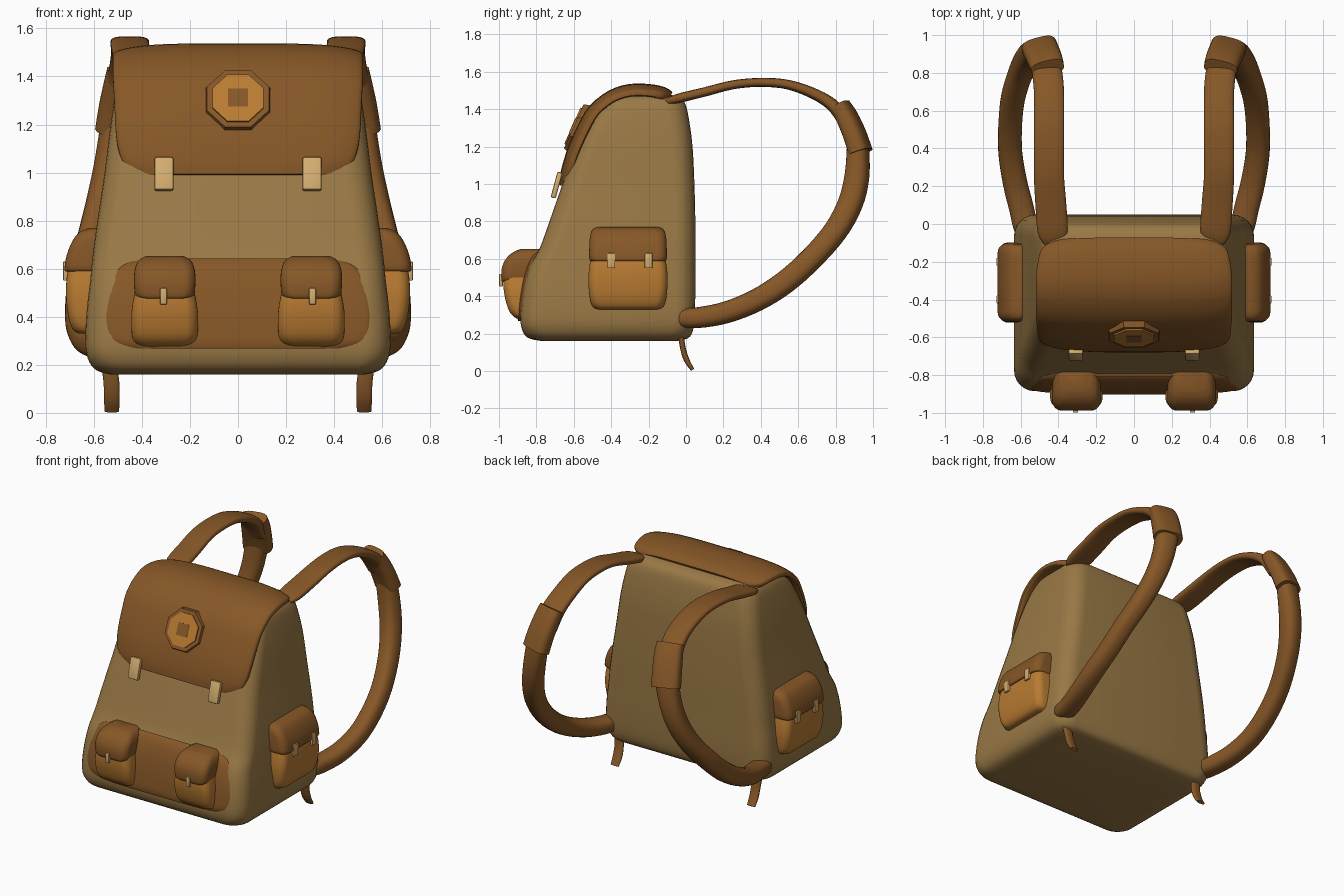
import bpy
import bmesh
from math import sin, cos, pi, radians
from mathutils import Vector, Matrix

cube = bpy.data.objects.get("Cube")
if cube:
    bpy.data.objects.remove(cube, do_unlink=True)


def material(name, rgb):
    mat = bpy.data.materials.new(name)
    mat.use_nodes = True
    mat.diffuse_color = (*rgb, 1)
    bsdf = next(n for n in mat.node_tree.nodes if n.type == 'BSDF_PRINCIPLED')
    bsdf.inputs["Base Color"].default_value = (*rgb, 1)
    return mat


CANVAS = material("tan canvas", (0.32, 0.19, 0.06))
LEATHER = material("brown leather", (0.24, 0.095, 0.02))
POCKET = material("orange leather", (0.49, 0.2, 0.032))
BUCKLE = material("pale buckle", (0.66, 0.42, 0.16))


def finish(name, bm, mat, angle=45):
    bmesh.ops.recalc_face_normals(bm, faces=bm.faces)
    mesh = bpy.data.meshes.new(name)
    bm.to_mesh(mesh)
    bm.free()
    mesh.materials.append(mat)
    obj = bpy.data.objects.new(name, mesh)
    bpy.context.scene.collection.objects.link(obj)
    bpy.ops.object.select_all(action='DESELECT')
    obj.select_set(True)
    bpy.context.view_layer.objects.active = obj
    bpy.ops.object.shade_smooth_by_angle(angle=radians(angle))
    return obj


def loft(name, rings, mat):
    """Skin a list of equal rings and cap both ends."""
    bm = bmesh.new()
    loops = [[bm.verts.new(p) for p in ring] for ring in rings]
    n = len(loops[0])
    for a, b in zip(loops, loops[1:]):
        for i in range(n):
            j = (i + 1) % n
            bm.faces.new((a[i], a[j], b[j], b[i]))
    bm.faces.new(loops[0])
    bm.faces.new(loops[-1])
    return finish(name, bm, mat)


def smooth_path(stations, steps):
    """Catmull-Rom interpolation of stations of any length."""
    pts = [stations[0], *stations, stations[-1]]
    out = []
    for a, b, c, d in zip(pts, pts[1:], pts[2:], pts[3:]):
        for k in range(steps):
            t = k / steps
            out.append([0.5 * (2*q + (r - p)*t + (2*p - 5*q + 4*r - s)*t*t
                               + (3*q - p - 3*r + s)*t**3)
                        for p, q, r, s in zip(a, b, c, d)])
    return out + [list(stations[-1])]


def sweep(name, stations, mat, power=2.5, bend=0.0, steps=4, segs=24, side=1, ref=(1, 0, 0)):
    """Sweep a superellipse; stations are x, y, z, half width, half thickness."""
    path = smooth_path(stations, steps)
    rings = []
    for i, (x, y, z, w, t) in enumerate(path):
        before, after = path[max(i - 1, 0)], path[min(i + 1, len(path) - 1)]
        tangent = (Vector(after[:3]) - Vector(before[:3])).normalized()
        across = Vector(ref)
        across = (across - tangent * across.dot(tangent)).normalized()
        normal = tangent.cross(across)
        ring = []
        for k in range(segs):
            a = 2 * pi * (k + 0.5) / segs
            u = abs(cos(a)) ** (2 / power) * (1 if cos(a) > 0 else -1)
            v = abs(sin(a)) ** (2 / power) * (1 if sin(a) > 0 else -1)
            p = Vector((x, y, z)) + across * u * w + normal * (v * t - bend * u**4)
            ring.append((p.x * side, p.y, p.z))
        rings.append(ring)
    return loft(name, rings, mat)


def rounded_rect(x0, x1, y0, y1, r, k=6):
    r = min(r, (x1 - x0) * 0.49, (y1 - y0) * 0.49)
    corners = ((x1 - r, y1 - r), (x0 + r, y1 - r), (x0 + r, y0 + r), (x1 - r, y0 + r))
    return [(cx + r * cos(pi / 2 * (q + i / k)), cy + r * sin(pi / 2 * (q + i / k)))
            for q, (cx, cy) in enumerate(corners) for i in range(k + 1)]


def box(name, size, matrix, mat, bevel=0.008):
    bm = bmesh.new()
    bmesh.ops.create_cube(bm, size=1)
    bmesh.ops.scale(bm, vec=size, verts=bm.verts)
    if bevel:
        bmesh.ops.bevel(bm, geom=bm.edges[:], offset=bevel, segments=2, profile=0.5, affect='EDGES')
    bmesh.ops.transform(bm, matrix=matrix, verts=bm.verts)
    return finish(name, bm, mat, 30)


# Canvas body: height, front, back, half width
body = [(0.16, -0.77, -0.05, 0.53), (0.175, -0.84, 0.01, 0.585), (0.21, -0.872, 0.035, 0.618),
        (0.28, -0.885, 0.046, 0.635), (0.42, -0.87, 0.05, 0.63), (0.55, -0.84, 0.05, 0.615),
        (0.65, -0.785, 0.05, 0.605), (0.8, -0.73, 0.05, 0.585), (1.0, -0.66, 0.045, 0.555),
        (1.2, -0.585, 0.035, 0.53), (1.35, -0.515, 0.015, 0.505), (1.43, -0.45, -0.005, 0.485),
        (1.465, -0.4, -0.04, 0.455), (1.48, -0.33, -0.1, 0.4)]
loft("canvas_body", [[(x, y, s[0]) for x, y in rounded_rect(-s[3], s[3], s[1], s[2], 0.11)]
                     for s in smooth_path(body, 3)], CANVAS)

# Top flap, running from the back edge over the top and down the front
flap = [(-0.08, 1.475, 0.42, 0.018), (-0.12, 1.492, 0.485, 0.027), (-0.2, 1.507, 0.51, 0.028),
        (-0.3, 1.507, 0.52, 0.028), (-0.4, 1.475, 0.52, 0.028), (-0.495, 1.4, 0.52, 0.028),
        (-0.555, 1.3, 0.515, 0.028), (-0.605, 1.19, 0.51, 0.027), (-0.632, 1.11, 0.5, 0.026),
        (-0.65, 1.04, 0.475, 0.025), (-0.662, 0.99, 0.42, 0.018)]
sweep("top_flap", [(0, *s) for s in flap], LEATHER, power=5, bend=0.025, steps=3, segs=40)

# Leather panel behind the front pockets
panel = [(-0.795, 0.635, 0.45, 0.012), (-0.82, 0.6, 0.5, 0.018), (-0.85, 0.52, 0.53, 0.018),
         (-0.871, 0.42, 0.55, 0.018), (-0.882, 0.33, 0.545, 0.018), (-0.886, 0.29, 0.51, 0.016),
         (-0.886, 0.268, 0.45, 0.012)]
sweep("front_panel", [(0, *s) for s in panel], LEATHER, power=6, bend=0.015, steps=3, segs=40)

# Octagonal badge with a square centre
tilt = Matrix.Translation((0, -0.582, 1.3)) @ Matrix.Rotation(radians(66), 4, 'X')
for name, radius, rim, depth, mat in (("badge_rim", 0.151, 0.14, 0.04, LEATHER),
                                      ("badge_face", 0.12, 0.115, 0.056, POCKET)):
    bm = bmesh.new()
    bmesh.ops.create_cone(bm, cap_ends=True, segments=8, radius1=radius, radius2=rim, depth=depth)
    bmesh.ops.transform(bm, matrix=tilt @ Matrix.Rotation(pi / 8, 4, 'Z'), verts=bm.verts)
    finish(name, bm, mat, 10)
box("badge_centre", (0.082, 0.082, 0.006), tilt @ Matrix.Translation((0, 0, 0.027)), LEATHER, 0)


def pocket(name, place, body_rings, flap_rings, buckles, buckle_size, buckle_pos):
    """Build a pocket from rings of height, half width and depth."""
    for part, rows, mat in (("body", body_rings, POCKET), ("flap", flap_rings, LEATHER)):
        rings = [[place(u, d, h) for u, d in rounded_rect(-w, w, -0.1, depth, 0.05)]
                 for h, w, depth in smooth_path(rows, 3)]
        loft(f"{name}_{part}", rings, mat)
    for i, u in enumerate(buckles):
        box(f"{name}_buckle_{i + 1}", buckle_size,
            Matrix.Translation(place(u, *buckle_pos)), BUCKLE, 0.005)


front_body = [(0.275, 0.1, 0.035), (0.29, 0.125, 0.065), (0.33, 0.137, 0.095), (0.42, 0.138, 0.118),
              (0.5, 0.125, 0.12), (0.56, 0.115, 0.1), (0.61, 0.1, 0.06)]
front_flap = [(0.475, 0.105, 0.124), (0.49, 0.123, 0.132), (0.55, 0.128, 0.13), (0.6, 0.124, 0.108),
              (0.635, 0.108, 0.07), (0.652, 0.08, 0.03)]
side_body = [(0.33, 0.165, 0.055), (0.345, 0.19, 0.08), (0.4, 0.206, 0.1), (0.5, 0.212, 0.11),
             (0.6, 0.2, 0.1), (0.7, 0.18, 0.06)]
side_flap = [(0.588, 0.195, 0.11), (0.6, 0.207, 0.116), (0.66, 0.207, 0.106), (0.72, 0.203, 0.08),
             (0.755, 0.19, 0.05), (0.77, 0.165, 0.01)]

# Straps: x, y, z, half width, half thickness
upper = [(0.42, -0.1, 1.44, 0.055, 0.016), (0.43, -0.04, 1.458, 0.08, 0.025),
         (0.44, 0.1, 1.492, 0.082, 0.025), (0.45, 0.25, 1.53, 0.08, 0.024),
         (0.45, 0.4, 1.543, 0.08, 0.024), (0.45, 0.55, 1.53, 0.08, 0.026),
         (0.45, 0.7, 1.475, 0.08, 0.03), (0.46, 0.8, 1.405, 0.08, 0.035),
         (0.475, 0.87, 1.3, 0.08, 0.04)]
pad = [(0.458, 0.825, 1.425, 0.088, 0.045), (0.468, 0.86, 1.36, 0.092, 0.053),
       (0.485, 0.9, 1.27, 0.094, 0.056), (0.5, 0.934, 1.17, 0.095, 0.058)]
lower = [(0.495, 0.92, 1.22, 0.075, 0.055), (0.525, 0.915, 1.05, 0.07, 0.064),
         (0.56, 0.88, 0.9, 0.066, 0.066), (0.6, 0.8, 0.75, 0.063, 0.064),
         (0.64, 0.67, 0.6, 0.062, 0.062), (0.655, 0.53, 0.475, 0.062, 0.062),
         (0.655, 0.38, 0.38, 0.063, 0.06), (0.63, 0.22, 0.315, 0.065, 0.058),
         (0.595, 0.08, 0.287, 0.066, 0.056), (0.575, -0.02, 0.283, 0.062, 0.05),
         (0.57, -0.055, 0.283, 0.035, 0.025)]
tail = [(0.54, -0.03, 0.22, 0.032, 0.015), (0.527, -0.018, 0.13, 0.033, 0.015),
        (0.525, 0.003, 0.06, 0.033, 0.015), (0.525, 0.035, 0.007, 0.03, 0.01)]

for side, label in ((1, "left"), (-1, "right")):
    pocket(f"front_{label}_pocket", lambda u, d, h: (side * (0.305 + u), -0.855 - d, h),
           front_body, front_flap, (0.005,), (0.028, 0.02, 0.068), (0.134, 0.485))
    pocket(f"side_{label}_pocket", lambda u, d, h: (side * (0.606 + d), -0.31 + u, h),
           side_body, side_flap, (-0.09, 0.11), (0.02, 0.042, 0.08), (0.112, 0.59))
    box(f"{label}_flap_buckle", (0.078, 0.028, 0.142),
        Matrix.Translation((side * 0.308, -0.692, 0.994)) @ Matrix.Rotation(radians(-15), 4, 'X'),
        BUCKLE)
    sweep(f"{label}_upper_strap", upper, LEATHER, power=3, side=side)
    sweep(f"{label}_strap_pad", pad, LEATHER, power=3, side=side, ref=(1, -0.25, 0))
    sweep(f"{label}_lower_strap", lower, LEATHER, side=side, ref=(1, -0.25, 0))
    sweep(f"{label}_strap_tail", tail, LEATHER, side=side)
